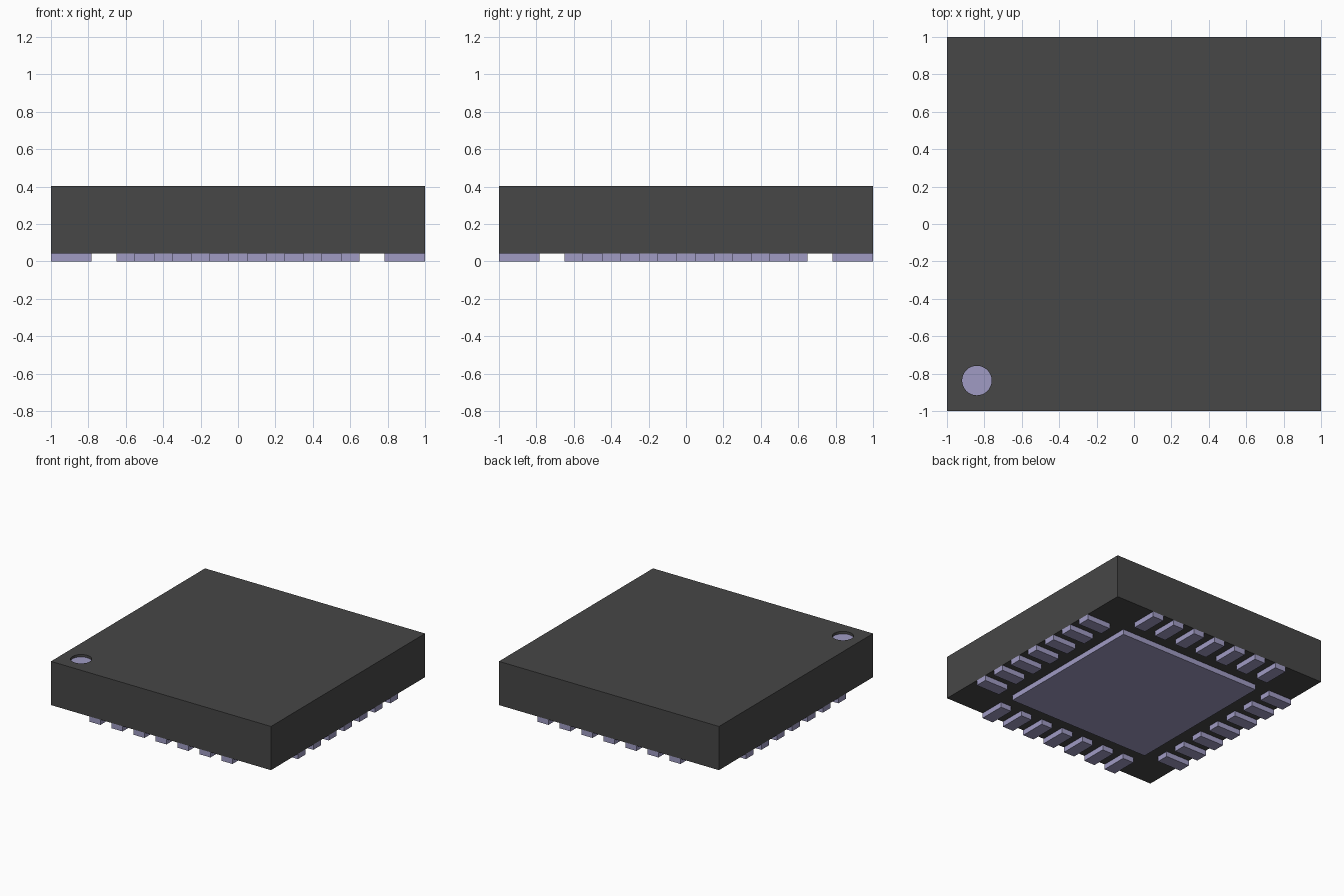
import bpy, math

if "Cube" in bpy.data.objects:
    bpy.data.objects.remove(bpy.data.objects["Cube"], do_unlink=True)


def make_material(name, rgb):
    mat = bpy.data.materials.new(name)
    mat.use_nodes = True
    mat.diffuse_color = (*rgb, 1)
    mat.node_tree.nodes["Principled BSDF"].inputs["Base Color"].default_value = (*rgb, 1)
    return mat


DARK = make_material("dark grey plastic", (0.063, 0.063, 0.063))
LILAC = make_material("lilac metal", (0.35, 0.33, 0.55))

BASE, TOP = 0.043, 0.402      # underside and top of the body
DOT = (-0.84, -0.837)         # centre of the corner marker
DOT_R, DOT_DEPTH = 0.079, 0.02


def box(name, x0, x1, y0, y1, z0, z1, mat):
    bpy.ops.mesh.primitive_cube_add(size=1, location=((x0 + x1) / 2, (y0 + y1) / 2, (z0 + z1) / 2))
    ob = bpy.context.object
    ob.name = name
    ob.scale = (x1 - x0, y1 - y0, z1 - z0)
    bpy.ops.object.transform_apply(location=False, rotation=False, scale=True)
    ob.data.materials.append(mat)
    return ob


def disc(name, z0, z1, mat):
    bpy.ops.mesh.primitive_cylinder_add(vertices=32, radius=DOT_R, depth=z1 - z0,
                                        location=(*DOT, (z0 + z1) / 2))
    ob = bpy.context.object
    ob.name = name
    ob.data.materials.append(mat)
    return ob


# Body with a shallow round recess in one corner
body = box("body", -1, 1, -1, 1, BASE, TOP, DARK)
cutter = disc("recess_cutter", TOP - DOT_DEPTH - 0.004, TOP + 0.1, DARK)
cutter.hide_render = True
cut = body.modifiers.new("recess", 'BOOLEAN')
cut.operation = 'DIFFERENCE'
cut.solver = 'EXACT'
cut.object = cutter
bpy.context.view_layer.objects.active = body
bpy.ops.object.modifier_apply(modifier=cut.name)
bpy.data.objects.remove(cutter, do_unlink=True)

# Marker plate on the floor of the recess
disc("corner_marker", TOP - DOT_DEPTH - 0.004, TOP - DOT_DEPTH, LILAC)

# Large square pad under the middle
box("centre_pad", -0.65, 0.65, -0.65, 0.65, 0, BASE, LILAC)

# Seven contact pads along each of the four edges
INNER, HALF_W, PITCH = 0.783, 0.05, 0.2
for i in range(7):
    c = (i - 3) * PITCH
    a, b = c - HALF_W, c + HALF_W
    box(f"front_contact_{i + 1}", a, b, -1, -INNER, 0, BASE, LILAC)
    box(f"back_contact_{i + 1}", a, b, INNER, 1, 0, BASE, LILAC)
    box(f"right_contact_{i + 1}", -1, -INNER, a, b, 0, BASE, LILAC)
    box(f"left_contact_{i + 1}", INNER, 1, a, b, 0, BASE, LILAC)
